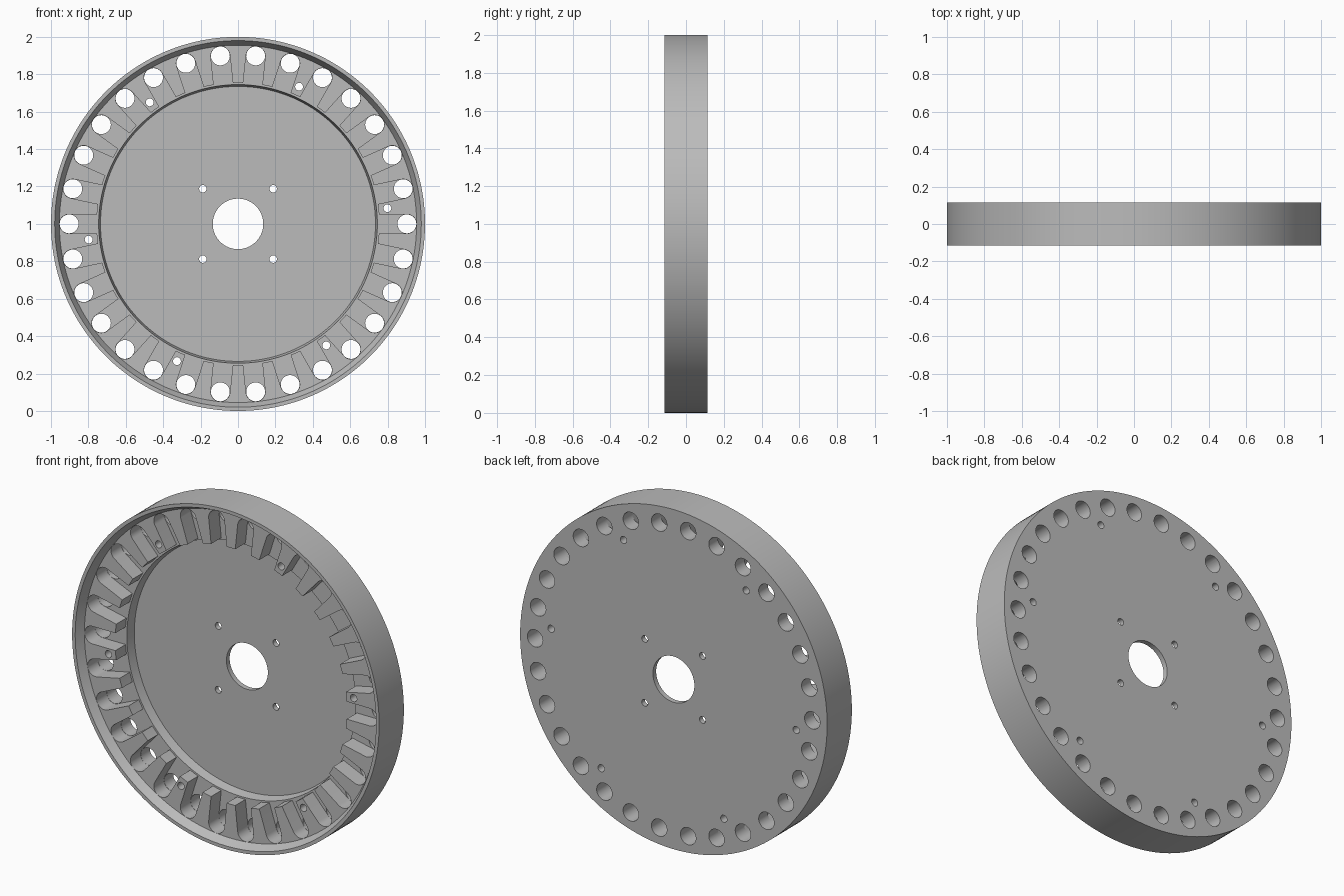
import bpy, bmesh, math
from mathutils import Matrix, Vector

cube = bpy.data.objects.get("Cube")
if cube:
    bpy.data.objects.remove(cube, do_unlink=True)

grey = bpy.data.materials.new("plain grey")
grey.use_nodes = True
grey.diffuse_color = (0.5, 0.5, 0.5, 1)
grey.node_tree.nodes["Principled BSDF"].inputs["Base Color"].default_value = (0.5, 0.5, 0.5, 1)

BACK, FRONT = 0.115, -0.115
TOOTH_TOP, POCKET_FLOOR, PLATE_FACE = -0.065, 0.03, 0.085
COUNT, HOLE_RING = 30, 0.903
CENTRE = Vector((0, 0, 1))


def finish(bm, name):
    bmesh.ops.recalc_face_normals(bm, faces=bm.faces)
    mesh = bpy.data.meshes.new(name)
    bm.to_mesh(mesh)
    bm.free()
    mesh.materials.append(grey)
    obj = bpy.data.objects.new(name, mesh)
    bpy.context.collection.objects.link(obj)
    return obj


def lathe(name, profile, steps=180):
    """Spin (radius, depth) points round the wheel axis."""
    bm = bmesh.new()
    verts = [bm.verts.new((r, y, 1)) for r, y in profile]
    edges = [bm.edges.new((verts[i], verts[(i + 1) % len(verts)])) for i in range(len(verts))]
    bmesh.ops.spin(bm, geom=verts + edges, cent=CENTRE, axis=(0, 1, 0),
                   angle=math.tau, steps=steps, use_merge=True)
    bmesh.ops.remove_doubles(bm, verts=bm.verts, dist=0.0001)
    return finish(bm, name)


def prism(bm, outline, angle, y0, y1):
    """Extrude an outline of (radial, sideways) points, turned to an angle."""
    turn = Matrix.Translation(CENTRE) @ Matrix.Rotation(-angle, 4, "Y")
    face = bm.faces.new([bm.verts.new(turn @ Vector((u, y0, v))) for u, v in outline])
    side = bmesh.ops.extrude_face_region(bm, geom=[face])["geom"]
    bmesh.ops.translate(bm, vec=(0, y1 - y0, 0),
                        verts=[v for v in side if isinstance(v, bmesh.types.BMVert)])


def arc(centre, radius, start, end, steps):
    return [(centre + radius * math.cos(start + (end - start) * i / steps),
             radius * math.sin(start + (end - start) * i / steps)) for i in range(steps + 1)]


def circle(centre, radius, steps=32):
    return arc(centre, radius, 0, math.tau, steps)[:-1]


def cut(obj, bm, name):
    cutter = finish(bm, name)
    cutter.hide_render = True
    mod = obj.modifiers.new(name, "BOOLEAN")
    mod.operation, mod.solver, mod.object = "DIFFERENCE", "EXACT", cutter
    bpy.context.view_layer.objects.active = obj
    bpy.ops.object.modifier_apply(modifier=name)
    bpy.data.objects.remove(cutter, do_unlink=True)


# Wheel body: flat back, bevelled rim, raised tooth ring, recessed centre plate
wheel = lathe("wheel", [
    (0.135, BACK), (1, BACK), (1, FRONT), (0.98, FRONT), (0.955, TOOTH_TOP),
    (0.755, TOOTH_TOP), (0.755, POCKET_FLOOR), (0.745, POCKET_FLOOR),
    (0.735, PLATE_FACE), (0.135, PLATE_FACE)])

# Round-ended slots leave the teeth standing between them
slots = bmesh.new()
for i in range(COUNT):
    outline = arc(HOLE_RING, 0.0515, -math.pi / 2, math.pi / 2, 20)
    outline += [(0.71, 0.0515), (0.71, -0.0515)]
    prism(slots, outline, math.tau * i / COUNT, -0.2, POCKET_FLOOR)
cut(wheel, slots, "slot_cutter")

# Through holes: one per slot, six in the teeth, four round the hub
holes = bmesh.new()
for i in range(COUNT):
    prism(holes, circle(HOLE_RING, 0.0505), math.tau * i / COUNT, -0.2, 0.2)
for i in range(6):
    prism(holes, circle(0.803, 0.021, 20), math.radians(6 + 60 * i), -0.2, 0.2)
for i in range(4):
    prism(holes, circle(0.266, 0.02, 20), math.radians(45 + 90 * i), -0.2, 0.2)
cut(wheel, holes, "hole_cutter")

bpy.ops.object.select_all(action="DESELECT")
wheel.select_set(True)
bpy.context.view_layer.objects.active = wheel
bpy.ops.object.shade_smooth_by_angle(angle=math.radians(25))
